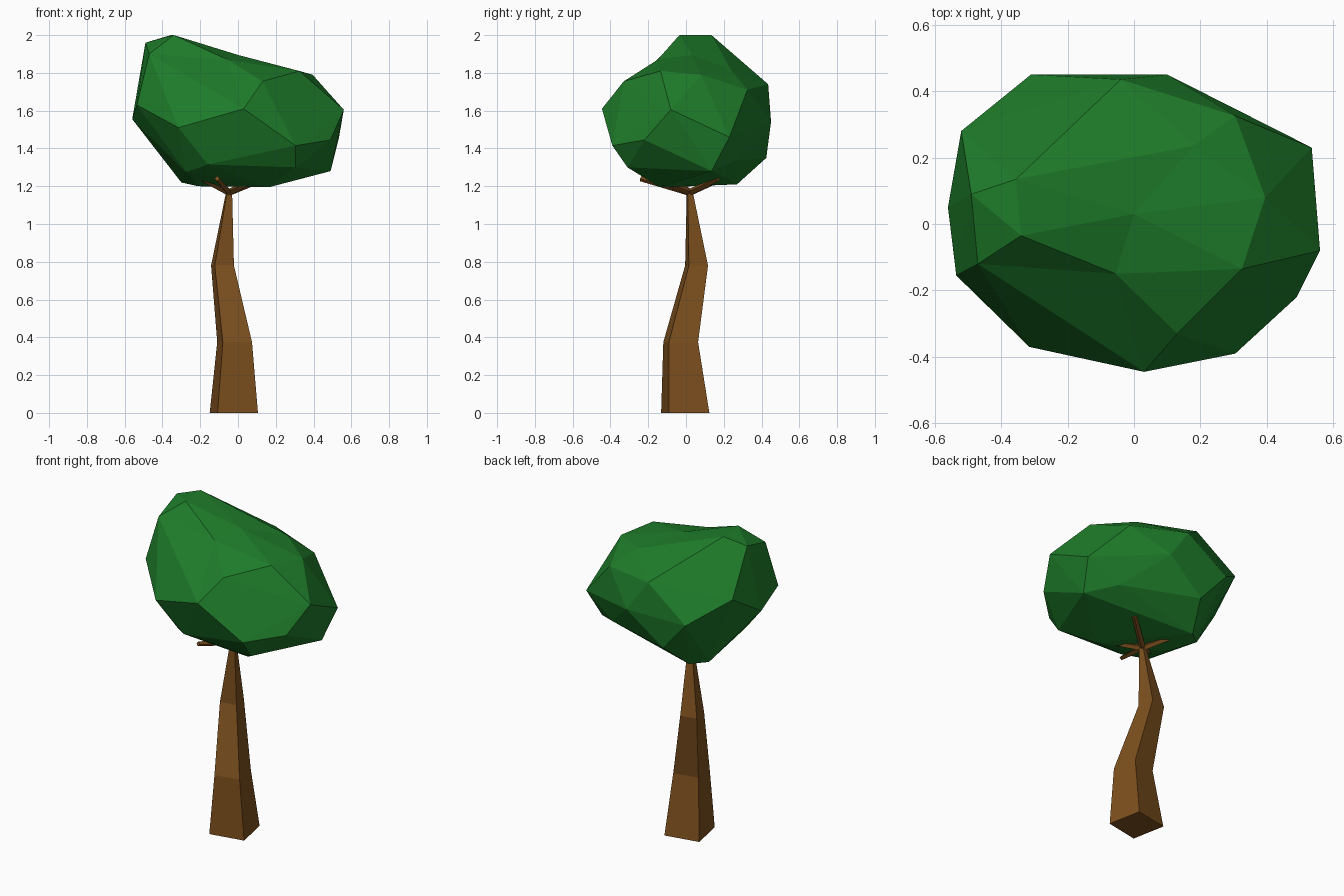
import bpy, bmesh, math
from mathutils import Vector

if "Cube" in bpy.data.objects:
    bpy.data.objects.remove(bpy.data.objects["Cube"])


def material(name, rgb):
    m = bpy.data.materials.new(name)
    m.diffuse_color = (*rgb, 1)
    m.use_nodes = True
    m.node_tree.nodes["Principled BSDF"].inputs["Base Color"].default_value = m.diffuse_color
    return m


def finish(bm, name, mat):
    bmesh.ops.recalc_face_normals(bm, faces=bm.faces)
    me = bpy.data.meshes.new(name)
    bm.to_mesh(me)
    bm.free()
    me.materials.append(mat)
    ob = bpy.data.objects.new(name, me)
    bpy.context.collection.objects.link(ob)
    return ob


def loft(rings, name, mat):
    """Skin a list of equal-length point rings and cap both ends."""
    bm = bmesh.new()
    loops = [[bm.verts.new(p) for p in r] for r in rings]
    n = len(loops[0])
    for a, b in zip(loops, loops[1:]):
        for i in range(n):
            j = (i + 1) % n
            bm.faces.new((a[i], a[j], b[j], b[i]))
    bm.faces.new(loops[0])
    bm.faces.new(loops[-1])
    return finish(bm, name, mat)


bark = material("bark brown", (0.205, 0.08, 0.013))
leaf = material("leaf green", (0.013, 0.20, 0.023))

# Trunk: bent, tapering, four-sided
SECTIONS = [(-0.022, -0.004, 0.0, 0.154), (-0.018, -0.028, 0.375, 0.111),
            (-0.082, 0.056, 0.78, 0.073), (-0.047, 0.02, 1.17, 0.019)]
turn = math.radians(-34)
trunk_rings = [[(x + r * math.cos(turn + k * math.pi / 2),
                 y + r * math.sin(turn + k * math.pi / 2), z) for k in range(4)]
               for x, y, z, r in SECTIONS]
loft(trunk_rings, "trunk", bark)

# Branches: thin spokes from the trunk top into the crown
TIPS = [(-0.11, -0.24, 1.24), (-0.19, -0.08, 1.24), (0.08, -0.14, 1.23),
        (0.14, 0.17, 1.24), (-0.21, 0.21, 1.25)]
start = Vector((-0.047, 0.02, 1.168))
for n, tip in enumerate(TIPS, 1):
    tip = Vector(tip)
    d = (tip - start).normalized()
    u = d.cross(Vector((0, 0, 1))).normalized()
    v = u.cross(d)
    rings = [[c + r * (u * math.cos(k * math.pi / 2) + v * math.sin(k * math.pi / 2))
              for k in range(4)] for c, r in ((start, 0.019), (tip, 0.014))]
    loft(rings, f"branch_{n}", bark)

# Crown: faceted hull around its corner points
CROWN = [
    (-0.34, -0.035, 2.0), (-0.355, 0.135, 2.0), (-0.49, 0.09, 1.96), (-0.47, -0.12, 1.90),
    (0.395, 0.08, 1.79), (0.325, -0.135, 1.81), (0.13, -0.33, 1.755), (0.305, 0.325, 1.71),
    (-0.04, 0.435, 1.74), (-0.52, 0.28, 1.70), (-0.535, -0.155, 1.63), (-0.56, 0.05, 1.555),
    (-0.315, -0.37, 1.51), (0.03, -0.445, 1.61), (0.305, -0.39, 1.415), (0.56, -0.08, 1.605),
    (0.49, -0.22, 1.445), (0.535, 0.23, 1.46), (0.10, 0.45, 1.54), (-0.31, 0.45, 1.545),
    (-0.14, 0.425, 1.35), (0.33, 0.265, 1.335), (0.49, 0.135, 1.28), (0.305, -0.31, 1.30),
    (-0.16, -0.31, 1.315), (-0.275, -0.20, 1.275), (-0.42, 0.10, 1.385), (-0.30, 0.20, 1.22),
    (-0.21, 0.27, 1.21), (-0.21, 0.03, 1.20), (0.165, -0.14, 1.195)]
# top corners that are pulled down into shallow dents after the hull is made
DENTS = [(-0.055, -0.15, 1.87), (0.0, 0.03, 1.895), (0.18, 0.235, 1.82)]
bm = bmesh.new()
for p in CROWN:
    bm.verts.new(p)
lifted = {bm.verts.new((x, y, z + 0.06)): z for x, y, z in DENTS}
bmesh.ops.convex_hull(bm, input=bm.verts)
for v, z in lifted.items():
    v.co.z = z
loose = [v for v in bm.verts if not v.link_faces]
bmesh.ops.delete(bm, geom=loose, context='VERTS')
finish(bm, "crown", leaf)
